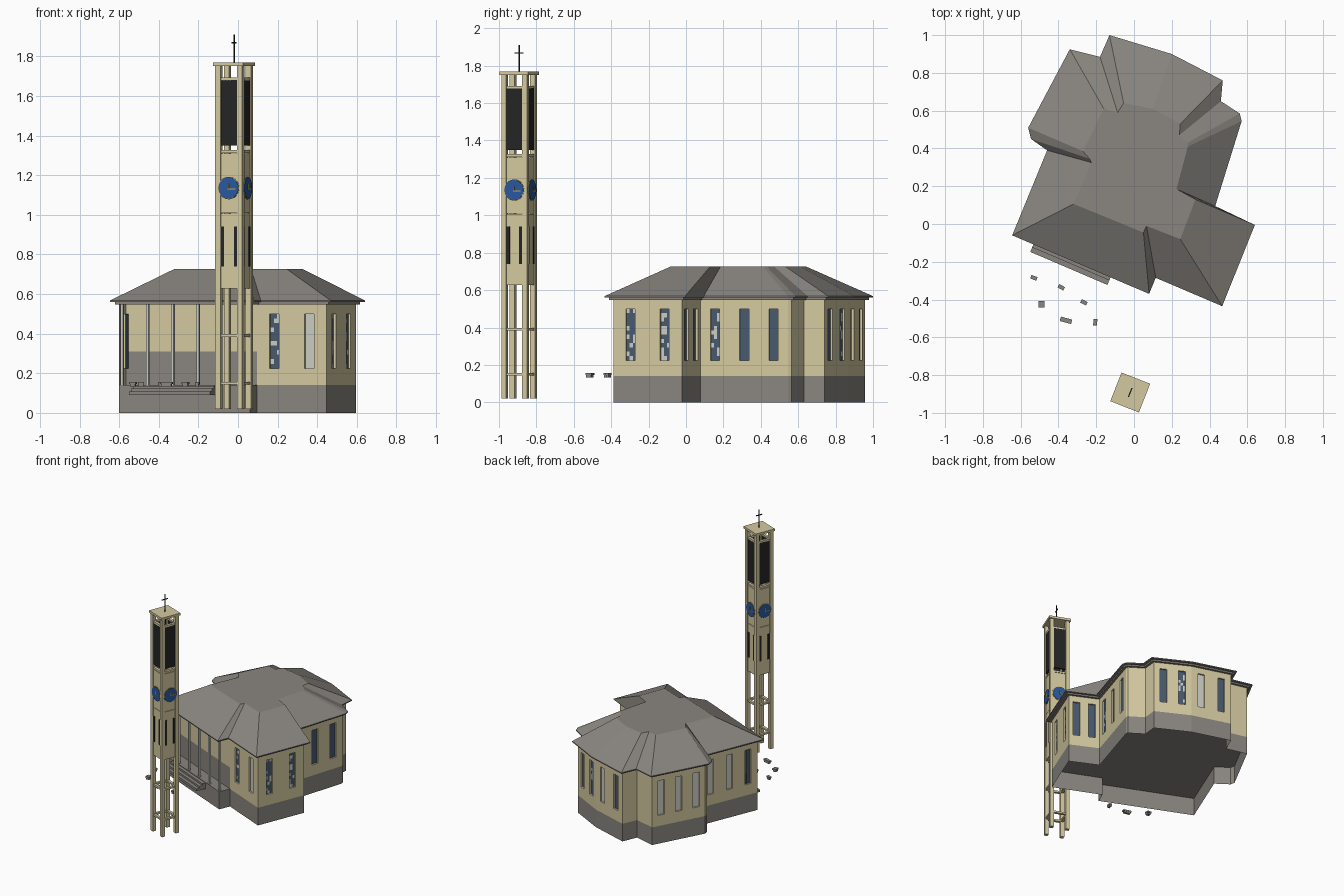
import bpy, bmesh, math, random
from mathutils import Matrix, Vector

if "Cube" in bpy.data.objects:
    bpy.data.objects.remove(bpy.data.objects["Cube"])

random.seed(4)


def srgb(r, g, b):
    f = lambda c: c / 12.92 if c <= 0.04045 else ((c + 0.055) / 1.055) ** 2.4
    return (f(r / 255), f(g / 255), f(b / 255), 1)


def material(name, *rgb):
    m = bpy.data.materials.new(name)
    m.diffuse_color = srgb(*rgb)
    m.use_nodes = True
    m.node_tree.nodes["Principled BSDF"].inputs["Base Color"].default_value = m.diffuse_color
    return m


CREAM = material("cream plaster", 212, 201, 160)
GREY = material("grey stone", 138, 134, 128)
LIGHT = material("light grey", 205, 205, 198)
GLASS = material("dark blue glass", 72, 90, 110)
BLACK = material("black louvre", 36, 36, 36)
BLUE = material("clock blue", 40, 88, 160)
GOLD = material("clock gold", 205, 170, 70)


def finish(name, bm, mats, matrix=Matrix()):
    me = bpy.data.meshes.new(name)
    bm.to_mesh(me)
    bm.free()
    for m in mats:
        me.materials.append(m)
    ob = bpy.data.objects.new(name, me)
    ob.matrix_world = matrix
    bpy.context.collection.objects.link(ob)
    return ob


def boxes(name, items, mat, matrix=Matrix()):
    """items: (centre, size, turn about z through the origin)"""
    bm = bmesh.new()
    for c, s, a in items:
        m = Matrix.Rotation(a, 4, 'Z') @ Matrix.Translation(c) @ Matrix.Diagonal((*s, 1))
        bmesh.ops.create_cube(bm, size=1, matrix=m)
    return finish(name, bm, [mat], matrix)


def face(bm, pts, mi=0):
    f = bm.faces.new([bm.verts.new(p) for p in pts])
    f.material_index = mi


def inset(poly, d):
    out = []
    for i, p in enumerate(poly):
        a, b = (p - poly[i - 1]).normalized(), (poly[(i + 1) % len(poly)] - p).normalized()
        n1, n2 = Vector((-a.y, a.x)), Vector((-b.y, b.x))
        out.append(p + d * (n1 + n2) / (1 + n1.dot(n2)))
    return out


def at(p, z):
    return (p.x, p.y, z)


# Roof plan: eave corner, matching corner of the flat top
PLAN = [(-.645, -.06, -.32, .106), (.08, -.37, .05, -.045), (.115, -.285, .066, -.01),
        (.467, -.435, .245, -.08), (.64, -.005, .325, .13), (.43, .095, .225, .185),
        (.57, .545, .285, .41), (.56, .585, .283, .43), (.46, .65, .24, .47),
        (.47, .76, .245, .53), (.20, .90, .10, .61), (-.13, 1.0, -.055, .64),
        (-.18, .885, -.087, .59), (-.34, .925, -.16, .61), (-.56, .51, -.27, .385),
        (-.545, .45, -.235, .345), (-.46, .39, -.225, .325)]
eave = [Vector(p[:2]) for p in PLAN]
top = [Vector(p[2:]) for p in PLAN]
wall = inset(eave, .035)
N = len(PLAN)


def ring(bm, lo, z0, hi, z1, mi=0):
    for i in range(N):
        j = (i + 1) % N
        face(bm, [at(lo[i], z0), at(lo[j], z0), at(hi[j], z1), at(hi[i], z1)], mi)


# Roof with thin fascia, soffit and a small cornice below it
bm = bmesh.new()
ring(bm, eave, .568, top, .727)
face(bm, [at(p, .727) for p in top])
ring(bm, eave, .560, eave, .568)
face(bm, [at(p, .560) for p in reversed(eave)])
cornice = inset(eave, .018)
ring(bm, cornice, .548, cornice, .560)
face(bm, [at(p, .548) for p in reversed(cornice)])
finish("roof", bm, [GREY])

# Stone base, open underneath, with the floor on top
bm = bmesh.new()
ring(bm, wall, 0, wall, .14)
face(bm, [at(p, .14) for p in wall])
finish("stone_base", bm, [GREY])

# Walls with recessed windows; d = dark, l = light, m = mixed pane
WINDOWS = {2: "ml", 3: "mm", 4: "dd", 5: "mdd", 9: "dm", 10: "ld", 13: "lll", 16: "lld"}
Z0, Z1, W0, W1, WW = .14, .55, .225, .50, .052
bm = bmesh.new()
for i in range(2, N):
    a, b = wall[i], wall[(i + 1) % N]
    u = (b - a).normalized()
    inn = Vector((-u.y, u.x)) * .012
    length, kinds = (b - a).length, WINDOWS.get(i, "")
    x = 0

    def panel(x0, x1, z0, z1, mi=0, d=0):
        p, q = a + u * x0 + inn * d, a + u * x1 + inn * d
        face(bm, [at(p, z0), at(q, z0), at(q, z1), at(p, z1)], mi)

    for k, kind in enumerate(kinds):
        c = length * (k + .5) / len(kinds)
        l, r = c - WW / 2, c + WW / 2
        panel(x, l, Z0, Z1)
        panel(l, r, Z0, W0)
        panel(l, r, W1, Z1)
        p, q = a + u * l, a + u * r
        for s, t in ((at(p, W0), at(q, W0)), (at(q, W0), at(q, W1)),
                     (at(q, W1), at(p, W1)), (at(p, W1), at(p, W0))):
            v = Vector((inn.x, inn.y, 0))
            face(bm, [s, t, Vector(t) + v, Vector(s) + v])
        rows, cols = (12, 3) if kind == "m" else (1, 1)
        for row in range(rows):
            for col in range(cols):
                mi = {"d": 1, "l": 2}.get(kind) or random.choice((1, 1, 2))
                h, w = (W1 - W0) / rows, WW / cols
                panel(l + col * w, l + col * w + w, W0 + row * h, W0 + row * h + h, mi, 1)
        x = r
    panel(x, length, Z0, Z1)
# Back wall of the porch, in line with the wall beside it
A, B, C = wall[:3]
A2 = A + (C - B)
for z0, z1, mi in ((Z0, .31, 3), (.31, Z1, 0)):
    face(bm, [at(A2, z0), at(C, z0), at(C, z1), at(A2, z1)], mi)
finish("walls", bm, [CREAM, GLASS, LIGHT, GREY])

# Porch columns and front steps, in a frame running along the porch front
u = (B - A).normalized()
porch = Matrix.Translation((A.x, A.y, 0)) @ Matrix.Rotation(math.atan2(u.y, u.x), 4, 'Z')
span = (B - A).length
boxes("porch_columns", [((.012 + k * (span - .024) / 5, .012, .345), (.014, .014, .41), 0)
                        for k in range(6)], LIGHT, porch)
boxes("front_steps", [((.31, -.013 * k, .09 + (.046 - .014 * (k - 1)) / 2),
                       (.444, .026 * k, .046 - .014 * (k - 1)), 0) for k in (1, 2, 3)],
      GREY, porch)

# Stone seats in the forecourt: x, y, length, width, turn
for x, y, l, w, a in ((-.53, -.285, .034, .02, -20), (-.49, -.425, .032, .034, 0),
                      (-.385, -.335, .034, .02, -30), (-.265, -.415, .034, .02, -25),
                      (-.36, -.51, .062, .024, -15), (-.205, -.52, .02, .034, -5)):
    m = Matrix.Translation((x, y, 0)) @ Matrix.Rotation(math.radians(a), 4, 'Z')
    boxes("stone_seat", [((0, 0, .151), (l, w, .012), 0),
                         ((0, 0, .14), (l * .8, w * .8, .014), 0)], GREY, m)

# Bell tower
tower = Matrix.Translation((-.02, -.892, 0)) @ Matrix.Rotation(math.radians(-21.5), 4, 'Z')
H = .0735
TURNS = [k * math.pi / 2 for k in range(4)]
boxes("tower_posts", [((H - .014, H - .014, .885), (.028, .028, 1.73), a) for a in TURNS],
      CREAM, tower)
boxes("tower_beams", [((0, -H + .016, z), (.1, .02, .014), a) for a in TURNS
                      for z in (.15, .39, .635, 1.0, 1.32, 1.685)], CREAM, tower)
boxes("tower_panels", [((0, -H + .012, z), (.094, .012, h), a) for a in TURNS
                       for z, h in ((.82, .36), (1.16, .30))], CREAM, tower)
boxes("tower_slits", [((x, -H + .005, .84), (.017, .006, .2), a) for a in TURNS
                      for x in (-.036, .036)], BLACK, tower)
boxes("bell_louvres", [((0, -H + .012, 1.515), (.092, .012, .33), a) for a in TURNS],
      BLACK, tower)
boxes("tower_cap", [((0, 0, 1.76), (.163, .163, .018), 0)], CREAM, tower)
boxes("cross", [((0, 0, 1.84), (.006, .006, .14), 0), ((0, 0, 1.868), (.006, .05, .006), 0)],
      BLACK, tower)

# Clock on each tower side: gold rim, blue dial, gold hands
for name, r, d, mat in (("clock_rim", .057, .003, GOLD), ("clock_dial", .054, .005, BLUE)):
    bm = bmesh.new()
    for a in TURNS:
        m = (Matrix.Rotation(a, 4, 'Z') @ Matrix.Translation((0, -H - d / 2 + .001, 1.135))
             @ Matrix.Rotation(math.pi / 2, 4, 'X'))
        bmesh.ops.create_cone(bm, cap_ends=True, segments=20, radius1=r, radius2=r,
                              depth=d, matrix=m)
    finish(name, bm, [mat], tower)
boxes("clock_hands", [i for a in TURNS for i in (
    ((.018, -H - .005, 1.131), (.042, .002, .005), a),
    ((0, -H - .005, 1.145), (.005, .002, .026), a))], GOLD, tower)
